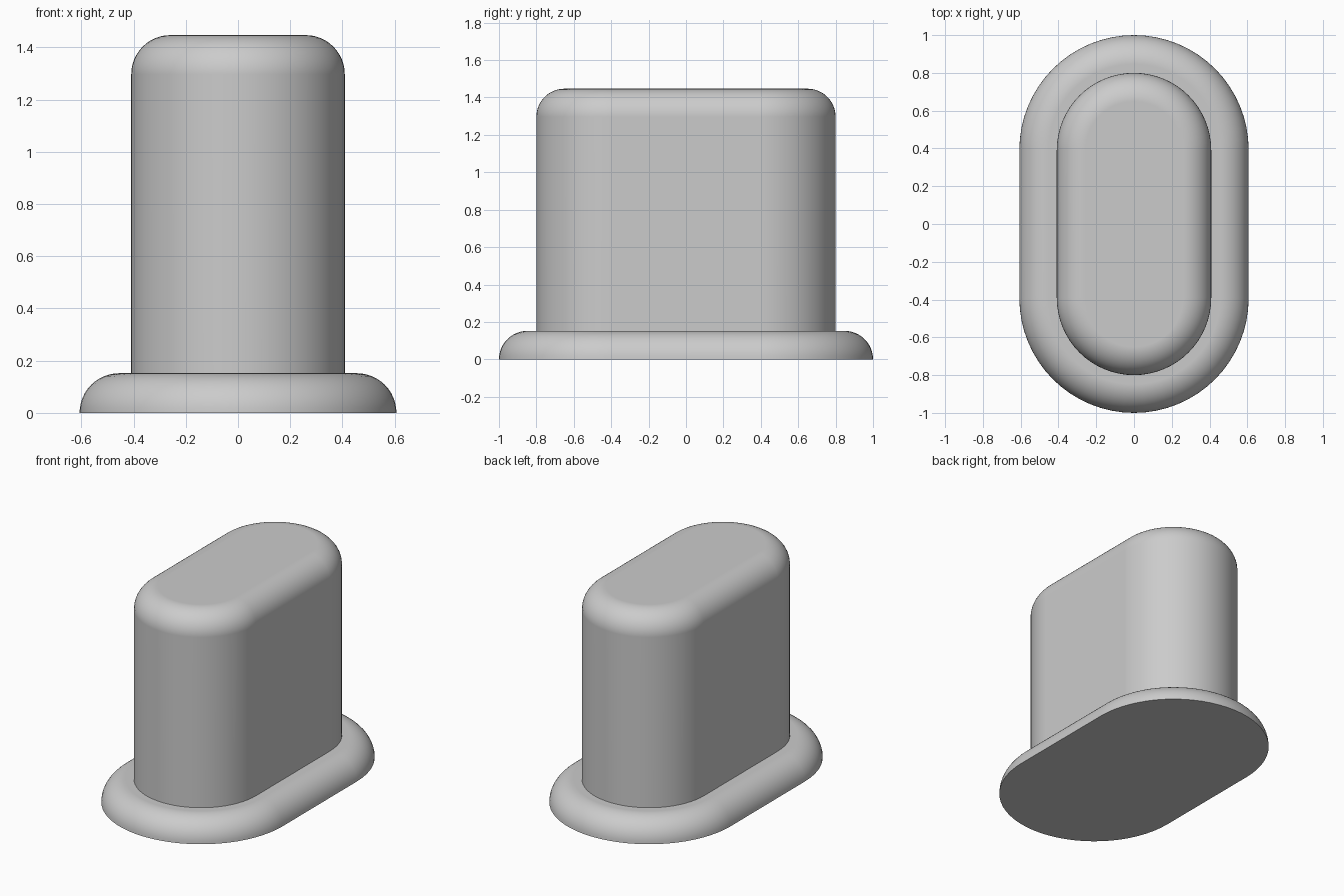
import bpy, bmesh, math

cube = bpy.data.objects.get("Cube")
if cube:
    bpy.data.objects.remove(cube, do_unlink=True)

grey = bpy.data.materials.new("plain grey")
grey.use_nodes = True
colour = (0.6, 0.6, 0.6, 1)
grey.diffuse_color = colour
grey.node_tree.nodes["Principled BSDF"].inputs["Base Color"].default_value = colour

ARC = 32      # segments in each rounded end
FILLET = 12   # segments in each rounded rim


def stadium(radius, offset):
    """Outline with two straight sides and semicircular ends along y."""
    points = []
    for end in (1, -1):
        for i in range(ARC + 1):
            a = math.pi * i / ARC
            points.append((end * radius * math.cos(a),
                           end * (offset + radius * math.sin(a))))
    return points


def rounded_block(name, radius, offset, bottom, top, fillet):
    """Stadium-shaped block with a quarter-round upper rim."""
    profile = [(radius, bottom)] if top - bottom > fillet + 0.001 else []
    for i in range(FILLET + 1):
        a = math.pi / 2 * i / FILLET
        profile.append((radius - fillet * (1 - math.cos(a)),
                        top - fillet * (1 - math.sin(a))))
    bm = bmesh.new()
    rings = [[bm.verts.new((x, y, z)) for x, y in stadium(r, offset)]
             for r, z in profile]
    for low, high in zip(rings, rings[1:]):
        for i in range(len(low)):
            j = (i + 1) % len(low)
            bm.faces.new((low[i], low[j], high[j], high[i]))
    bm.faces.new(rings[-1])
    bm.faces.new(rings[0][::-1])
    mesh = bpy.data.meshes.new(name)
    bm.to_mesh(mesh)
    bm.free()
    mesh.materials.append(grey)
    obj = bpy.data.objects.new(name, mesh)
    bpy.context.collection.objects.link(obj)

    # Smooth walls and rim, with flat caps
    bpy.ops.object.select_all(action="DESELECT")
    obj.select_set(True)
    bpy.context.view_layer.objects.active = obj
    bpy.ops.object.shade_smooth_by_angle(angle=math.radians(40))
    weighted = obj.modifiers.new("Weighted normals", "WEIGHTED_NORMAL")
    weighted.keep_sharp = True
    return obj


# Wide foot and the tall block standing on it
rounded_block("base_flange", 0.607, 0.393, 0, 0.152, 0.152)
rounded_block("upright_body", 0.409, 0.391, 0.14, 1.447, 0.15)
